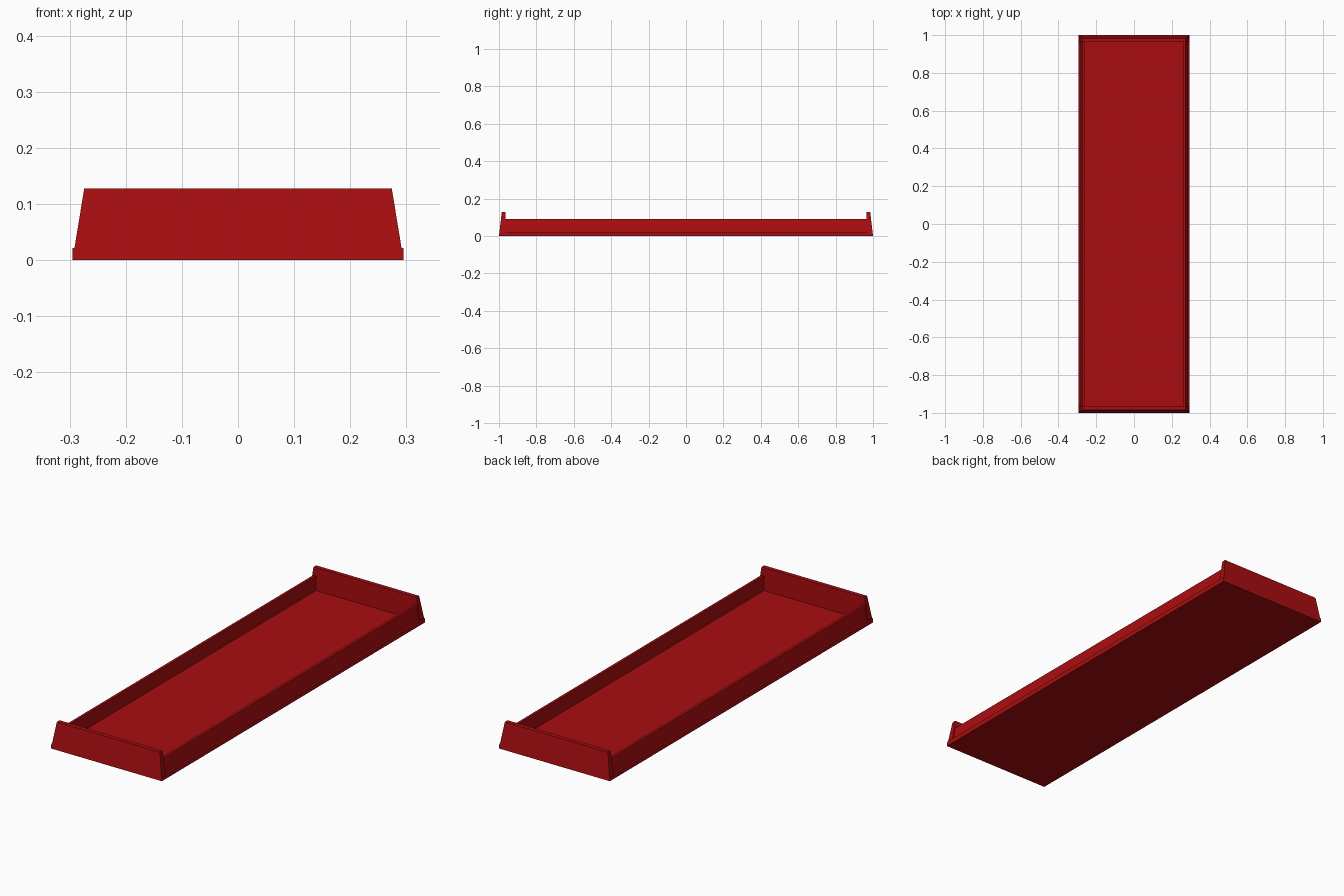
import bpy
import bmesh

cube = bpy.data.objects.get("Cube")
if cube:
    bpy.data.objects.remove(cube, do_unlink=True)

red = bpy.data.materials.new("deep red")
red.use_nodes = True
color = (0.4, 0.004, 0.005, 1)
red.diffuse_color = color
bsdf = red.node_tree.nodes["Principled BSDF"]
bsdf.inputs["Base Color"].default_value = color
bsdf.inputs["Roughness"].default_value = 0.6


def loft(name, lower, upper):
    """Solid joining two matching loops of points."""
    bm = bmesh.new()
    a = [bm.verts.new(p) for p in lower]
    b = [bm.verts.new(p) for p in upper]
    n = len(a)
    bm.faces.new(a)
    bm.faces.new(b)
    for i in range(n):
        j = (i + 1) % n
        bm.faces.new((a[i], a[j], b[j], b[i]))
    bmesh.ops.recalc_face_normals(bm, faces=bm.faces)
    mesh = bpy.data.meshes.new(name)
    bm.to_mesh(mesh)
    bm.free()
    mesh.materials.append(red)
    obj = bpy.data.objects.new(name, mesh)
    bpy.context.collection.objects.link(obj)


def rect(x, y0, y1, z):
    return [(-x, y0, z), (x, y0, z), (x, y1, z), (-x, y1, z)]


HALF_W, INNER_W, INNER_L = 0.295, 0.261, 0.965
FLOOR, SIDE_H, END_H = 0.018, 0.09, 0.128

# Floor panel between the walls
loft("floor", rect(INNER_W, -INNER_L, INNER_L, 0),
     rect(INNER_W, -INNER_L, INNER_L, FLOOR))

# Raised end walls with leaning outer faces
for name, s in (("front_end", -1), ("back_end", 1)):
    loft(name, rect(HALF_W, s * INNER_L, s, 0),
         rect(0.274, s * INNER_L, s * 0.985, END_H))

# Low side walls with a small ledge along the foot
profile = [(INNER_W, 0), (HALF_W, 0), (HALF_W, 0.022), (0.285, 0.022),
           (0.273, SIDE_H), (INNER_W, SIDE_H)]
for name, s in (("right_side", -1), ("left_side", 1)):
    loft(name, [(s * x, -INNER_L, z) for x, z in profile],
         [(s * x, INNER_L, z) for x, z in profile])

# Ledge ends running out to the corners
for sx in (-1, 1):
    for sy in (-1, 1):
        foot = [(0.28, INNER_L), (HALF_W, INNER_L), (HALF_W, 1), (0.28, 1)]
        top = [(x, min(y, 0.9975)) for x, y in foot]
        loft("ledge_end", [(sx * x, sy * y, 0) for x, y in foot],
             [(sx * x, sy * y, 0.022) for x, y in top])
